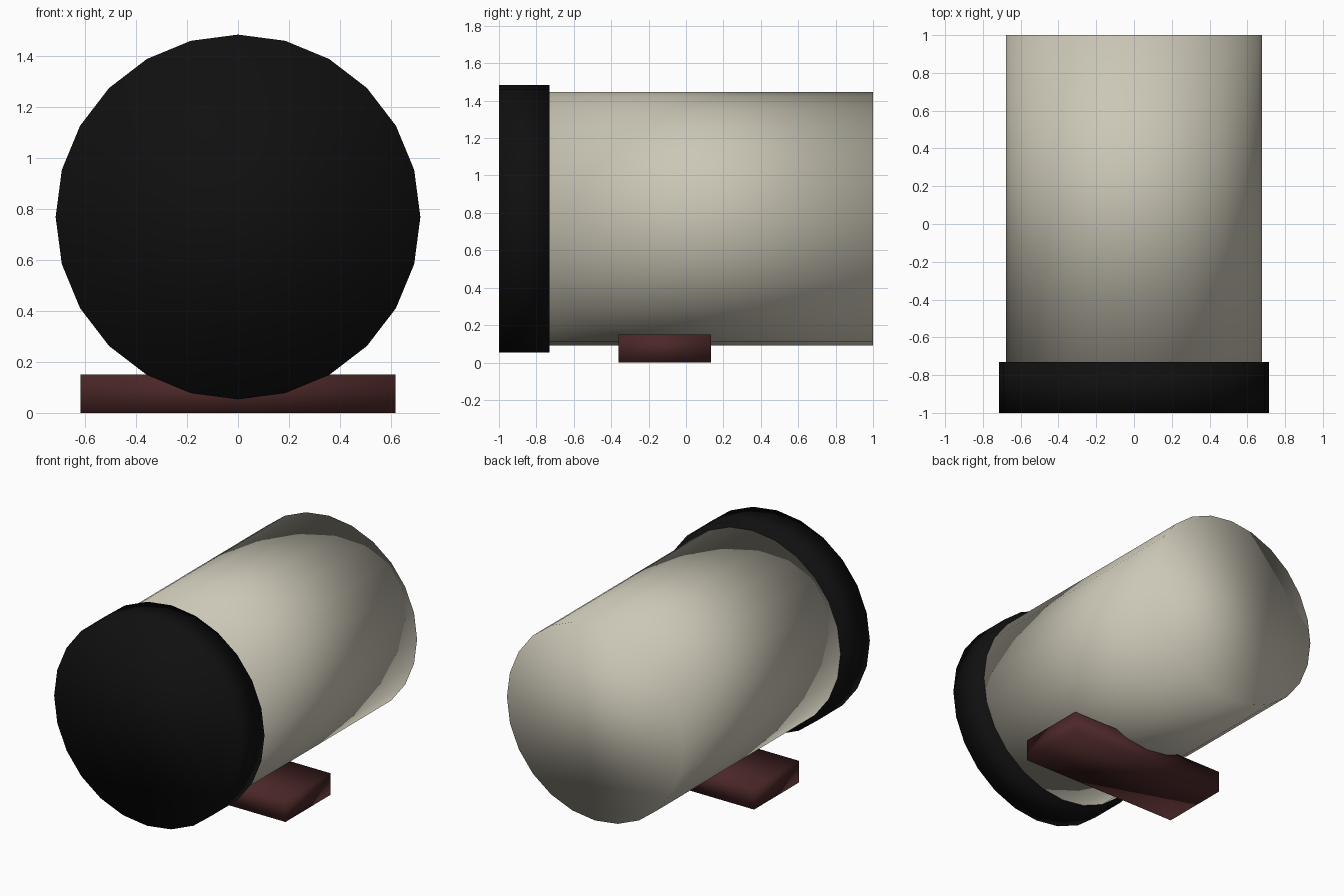
import bpy
import math

if "Cube" in bpy.data.objects:
    bpy.data.objects.remove(bpy.data.objects["Cube"])

CENTRE_Z = 0.768


def material(name, rgb):
    m = bpy.data.materials.new(name)
    m.diffuse_color = (*rgb, 1)
    m.use_nodes = True
    m.node_tree.nodes["Principled BSDF"].inputs["Base Color"].default_value = m.diffuse_color
    return m


def finish(name, mat):
    ob = bpy.context.object
    ob.name = name
    bpy.ops.object.transform_apply(location=False, rotation=True, scale=True)
    ob.data.materials.append(mat)
    bpy.ops.object.shade_smooth()
    return ob


def drum(name, radius, y0, y1, mat):
    """24-sided cylinder lying along y, with a corner at the top."""
    bpy.ops.mesh.primitive_cylinder_add(
        vertices=24, radius=radius, depth=y1 - y0,
        location=(0, (y0 + y1) / 2, CENTRE_Z), rotation=(math.pi / 2, 0, 0))
    return finish(name, mat)


cream = material("cream", (0.60, 0.57, 0.47))
black = material("black", (0.005, 0.005, 0.005))
brown = material("dark red brown", (0.07, 0.02, 0.02))

# Long body and the wider lid at the front
drum("body", 0.678, -0.73, 1.0, cream)
drum("front_lid", 0.715, -1.0, -0.73, black)

# Low foot the body rests in
bpy.ops.mesh.primitive_cube_add(size=1, location=(0, -0.113, 0.075))
bpy.context.object.scale = (1.236, 0.495, 0.15)
finish("foot", brown)
